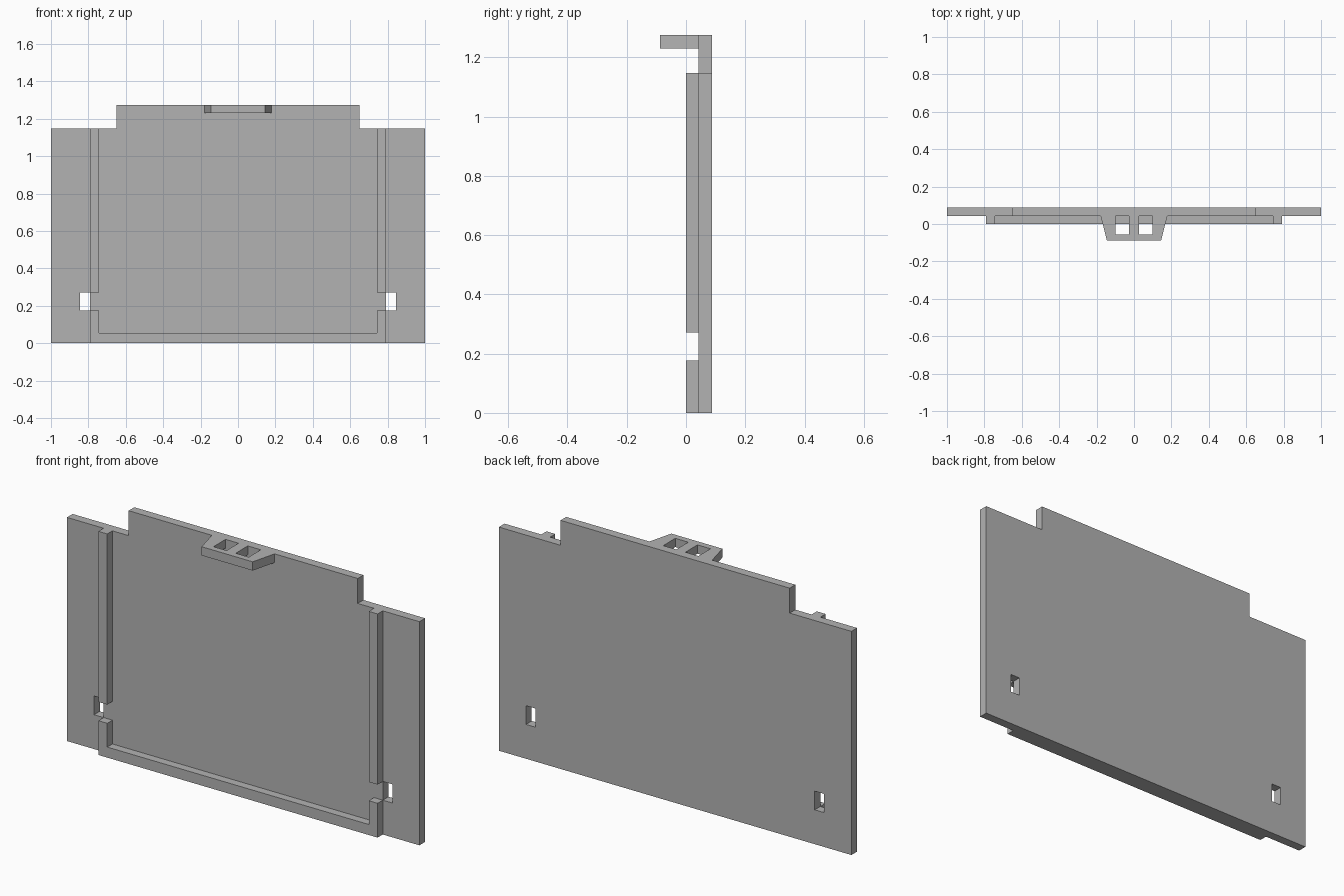
import bpy
import bmesh
from mathutils import Vector

if "Cube" in bpy.data.objects:
    bpy.data.objects.remove(bpy.data.objects["Cube"], do_unlink=True)

grey = bpy.data.materials.new("plain grey")
grey.use_nodes = True
colour = (0.45, 0.45, 0.45, 1)
grey.diffuse_color = colour
grey.node_tree.nodes["Principled BSDF"].inputs["Base Color"].default_value = colour

FRONT, MID, BACK = 0.0, 0.042, 0.088     # depth of rails and plate
SIDE_TOP, TOP = 1.147, 1.275             # shoulder and tab heights
RAIL_IN, RAIL_OUT = 0.742, 0.792
SLOT_LOW, SLOT_HIGH, SLOT_OUT = 0.176, 0.272, 0.846


def mirrored(half):
    """Close a half outline by reflecting it across x = 0."""
    return half + [(-x, v) for x, v in reversed(half)]


def prism(name, outline, start, end, axis="y"):
    """Extrude an outline along y (outline in x, z) or z (outline in x, y)."""
    bm = bmesh.new()
    place = (lambda x, v: (x, start, v)) if axis == "y" else (lambda x, v: (x, v, start))
    push = Vector((0, end - start, 0) if axis == "y" else (0, 0, end - start))
    face = bm.faces.new([bm.verts.new(place(x, v)) for x, v in outline])
    new = bmesh.ops.extrude_face_region(bm, geom=[face])["geom"]
    bmesh.ops.translate(bm, vec=push, verts=[g for g in new if isinstance(g, bmesh.types.BMVert)])
    bmesh.ops.recalc_face_normals(bm, faces=bm.faces)
    mesh = bpy.data.meshes.new(name)
    bm.to_mesh(mesh)
    bm.free()
    mesh.materials.append(grey)
    obj = bpy.data.objects.new(name, mesh)
    bpy.context.collection.objects.link(obj)
    return obj


def rect(x0, x1, z0, z1):
    return [(x0, z0), (x1, z0), (x1, z1), (x0, z1)]


# Back plate with a raised central tab
plate = prism("back_plate", mirrored([(1, 0), (1, SIDE_TOP), (0.65, SIDE_TOP), (0.65, TOP)]),
              MID, BACK)

# Strap slots through the plate, and guide rails above them
for side, s in (("left", 1), ("right", -1)):
    cutter = prism(side + "_slot_cutter", rect(s * RAIL_OUT, s * SLOT_OUT, SLOT_LOW, SLOT_HIGH),
                   FRONT - 0.1, BACK + 0.1)
    cutter.hide_render = True
    cut = plate.modifiers.new(side + "_slot", "BOOLEAN")
    cut.operation = "DIFFERENCE"
    cut.solver = "EXACT"
    cut.object = cutter
    bpy.context.view_layer.objects.active = plate
    bpy.ops.object.modifier_apply(modifier=cut.name)
    bpy.data.objects.remove(cutter, do_unlink=True)
    prism(side + "_rail", rect(s * RAIL_IN, s * RAIL_OUT, SLOT_HIGH, SIDE_TOP), FRONT, MID)

# Bottom ledge with short upright ends
prism("bottom_ledge",
      mirrored([(RAIL_OUT, 0), (RAIL_OUT, SLOT_LOW), (RAIL_IN, SLOT_LOW), (RAIL_IN, 0.054)]),
      FRONT, MID)

# Tapered top catch with two square openings against the plate
prism("top_catch",
      mirrored([(0.145, -BACK), (0.178, MID), (0.1, MID), (0.1, -0.056),
                (0.026, -0.056), (0.026, MID)]),
      1.23, TOP, axis="z")
